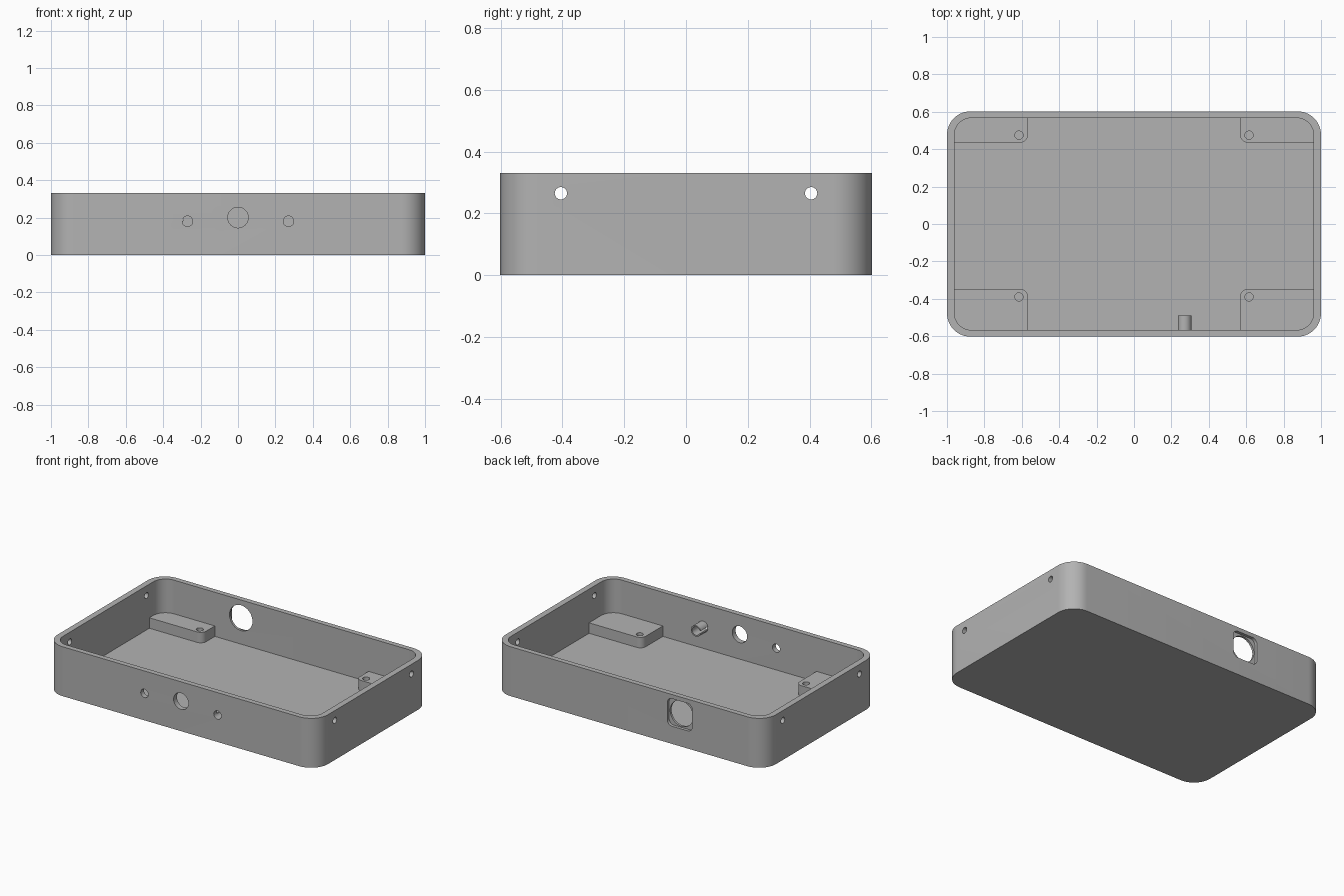
import bpy
import bmesh
import math
from mathutils import Vector

cube = bpy.data.objects.get("Cube")
if cube:
    bpy.data.objects.remove(cube, do_unlink=True)

grey = bpy.data.materials.new("plain grey")
grey.use_nodes = True
grey.diffuse_color = (0.45, 0.45, 0.45, 1)
grey.node_tree.nodes["Principled BSDF"].inputs["Base Color"].default_value = grey.diffuse_color

HALF_X, HALF_Y, HEIGHT = 1.0, 0.602, 0.33
IN_X, IN_Y, FLOOR = 0.96, 0.567, 0.035
PAD_TOP = 0.105


def outline(x0, x1, y0, y1, radii, steps=12):
    """Rounded rectangle; radii run +x+y, -x+y, -x-y, +x-y."""
    corners = [(x1, y1, -1, -1), (x0, y1, 1, -1), (x0, y0, 1, 1), (x1, y0, -1, 1)]
    points = []
    for i, ((x, y, sx, sy), r) in enumerate(zip(corners, radii)):
        if r == 0:
            points.append((x, y))
            continue
        for k in range(steps + 1):
            a = math.pi / 2 * (i + k / steps)
            points.append((x + sx * r + r * math.cos(a), y + sy * r + r * math.sin(a)))
    return points


def prism(name, points, start, end, axis="Z"):
    """Extrude a 2D outline along Z, X (outline is y, z) or Y (outline is x, z)."""
    place = {"Z": lambda u, v, w: (u, v, w),
             "X": lambda u, v, w: (w, u, v),
             "Y": lambda u, v, w: (u, w, v)}[axis]
    bm = bmesh.new()
    face = bm.faces.new([bm.verts.new(place(u, v, start)) for u, v in points])
    top = bmesh.ops.extrude_face_region(bm, geom=[face])["geom"]
    shift = Vector(place(0, 0, end - start))
    bmesh.ops.translate(bm, vec=shift, verts=[g for g in top if isinstance(g, bmesh.types.BMVert)])
    bmesh.ops.recalc_face_normals(bm, faces=bm.faces)
    mesh = bpy.data.meshes.new(name)
    bm.to_mesh(mesh)
    bm.free()
    mesh.materials.append(grey)
    obj = bpy.data.objects.new(name, mesh)
    bpy.context.collection.objects.link(obj)
    return obj


def rod(name, u, v, radius, start, end, axis):
    sides = 32
    circle = [(u + radius * math.cos(math.tau * k / sides),
               v + radius * math.sin(math.tau * k / sides)) for k in range(sides)]
    return prism(name, circle, start, end, axis)


def select(obj):
    bpy.ops.object.select_all(action="DESELECT")
    obj.select_set(True)
    bpy.context.view_layer.objects.active = obj


def cut(obj, cutter):
    cutter.hide_render = True
    select(obj)
    mod = obj.modifiers.new("cut", "BOOLEAN")
    mod.operation, mod.solver, mod.object = "DIFFERENCE", "EXACT", cutter
    bpy.ops.object.modifier_apply(modifier=mod.name)
    bpy.data.objects.remove(cutter, do_unlink=True)


def finish(obj):
    select(obj)
    bpy.ops.object.shade_smooth_by_angle(angle=math.radians(30))


# Open tray with rounded corners
tray = prism("tray", outline(-HALF_X, HALF_X, -HALF_Y, HALF_Y, [0.125] * 4), 0, HEIGHT)
cut(tray, prism("cavity", outline(-IN_X, IN_X, -IN_Y, IN_Y, [0.09] * 4), FLOOR, 0.5))

# Front wall holes: one large, two small
for x, z, r in ((0, 0.2, 0.055), (-0.27, 0.18, 0.028), (0.27, 0.18, 0.028)):
    cut(tray, rod("front_hole", x, z, r, -0.7, -0.5, "Y"))

# Lid screw holes in both end walls
for side in (-1, 1):
    for y in (-0.405, 0.405):
        cut(tray, rod("side_hole", y, 0.265, 0.02, side * 0.9, side * 1.1, "X"))

# Back socket: square recess outside, round hole through
sx, sz, half = -0.375, 0.21, 0.092
recess = outline(sx - half, sx + half, sz - half, sz + half, [0.035] * 4)
cut(tray, prism("socket_recess", recess, HALF_Y - 0.02, 0.7, "Y"))
cut(tray, rod("socket_hole", sx, sz, 0.085, 0.5, 0.7, "Y"))
finish(tray)

# Corner mounting pads with screw holes
for side, side_name in ((-1, "right"), (1, "left")):
    for end, end_name, edge, hole_y in ((-1, "front", 0.347, 0.39), (1, "back", 0.435, 0.475)):
        pts = outline(0.568, IN_X + 0.008, edge, IN_Y + 0.008, (0.09, 0, 0.04, 0))
        pts = [(side * x, end * y) for x, y in pts]
        pad = prism(f"{end_name}_{side_name}_pad", pts, FLOOR - 0.01, PAD_TOP)
        cut(pad, rod("pad_hole", side * 0.615, end * hole_y, 0.022, FLOOR, 0.2, "Z"))
        finish(pad)

# Slotted light holder behind one small front hole
holder = rod("light_holder", 0.27, 0.18, 0.037, -IN_Y - 0.005, -0.49, "Y")
cut(holder, rod("holder_bore", 0.27, 0.18, 0.028, -0.7, -0.4, "Y"))
cut(holder, prism("holder_slot", outline(0.2, 0.27, 0.17, 0.19, [0] * 4), -IN_Y, -0.4, "Y"))
finish(holder)
